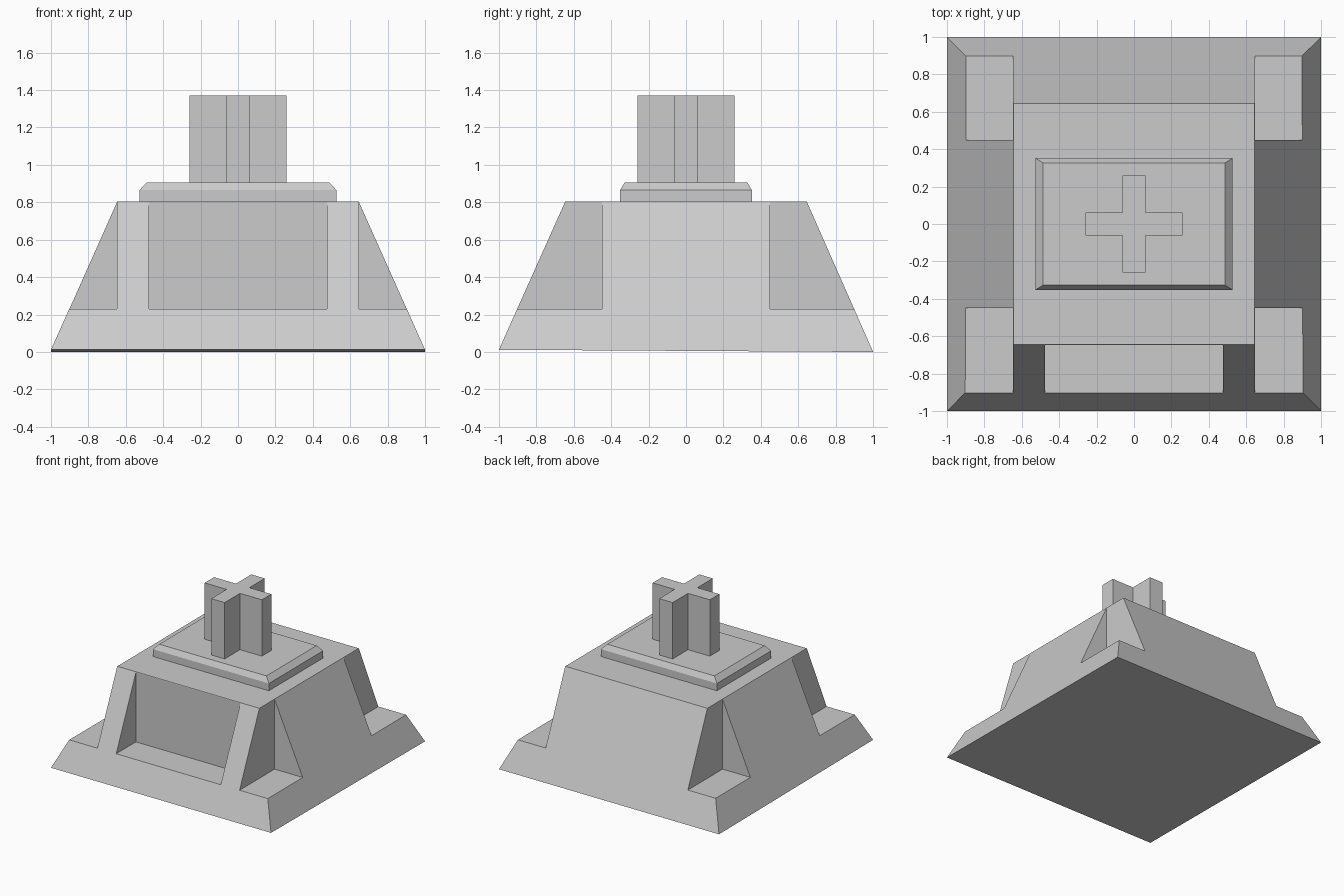
import bpy, bmesh

if "Cube" in bpy.data.objects:
    bpy.data.objects.remove(bpy.data.objects["Cube"])

grey = bpy.data.materials.new("light grey plastic")
grey.diffuse_color = (0.6, 0.6, 0.6, 1)
grey.use_nodes = True
grey.node_tree.nodes["Principled BSDF"].inputs["Base Color"].default_value = grey.diffuse_color


def loft(name, rings):
    """Closed solid through a stack of rings with equal point counts."""
    bm = bmesh.new()
    loops = [[bm.verts.new(p) for p in ring] for ring in rings]
    n = len(loops[0])
    bm.faces.new(loops[0][::-1])
    bm.faces.new(loops[-1])
    for a, b in zip(loops, loops[1:]):
        for i in range(n):
            j = (i + 1) % n
            bm.faces.new((a[i], a[j], b[j], b[i]))
    bmesh.ops.recalc_face_normals(bm, faces=bm.faces)
    mesh = bpy.data.meshes.new(name)
    bm.to_mesh(mesh)
    bm.free()
    mesh.materials.append(grey)
    ob = bpy.data.objects.new(name, mesh)
    bpy.context.collection.objects.link(ob)
    return ob


def rect(x0, x1, y0, y1, z):
    return [(x0, y0, z), (x1, y0, z), (x1, y1, z), (x0, y1, z)]


def box(name, x0, x1, y0, y1, z0, z1):
    return loft(name, [rect(x0, x1, y0, y1, z0), rect(x0, x1, y0, y1, z1)])


# Tapered housing, its underside a touch higher at the front
base = rect(-1, 1, -1, 1, 0)
base[0], base[1] = (-1, -1, 0.012), (1, -1, 0.012)
housing = loft("housing", [base, rect(-0.645, 0.645, -0.645, 0.645, 0.805)])

# Notches at the four corners and a wide pocket in the front
cutters = []
for sx in (-1, 1):
    for sy in (-1, 1):
        x0, x1 = sorted((sx * 0.646, sx * 1.2))
        y0, y1 = sorted((sy * 0.448, sy * 1.2))
        cutters.append(box("corner_notch_cutter", x0, x1, y0, y1, 0.23, 1))
cutters.append(box("front_pocket_cutter", -0.475, 0.475, -1.2, -0.647, 0.23, 1))

bpy.context.view_layer.objects.active = housing
for cutter in cutters:
    cutter.hide_render = True
    mod = housing.modifiers.new("cut", 'BOOLEAN')
    mod.operation = 'DIFFERENCE'
    mod.solver = 'EXACT'
    mod.object = cutter
    bpy.ops.object.modifier_apply(modifier=mod.name)
for cutter in cutters:
    bpy.data.objects.remove(cutter)

# Chamfered collar on top
loft("collar", [rect(-0.527, 0.527, -0.352, 0.352, 0.80),
                rect(-0.527, 0.527, -0.352, 0.352, 0.865),
                rect(-0.487, 0.487, -0.327, 0.327, 0.907)])

# Cross-shaped stem
a, w = 0.26, 0.061
cross = [(w, -a), (w, -w), (a, -w), (a, w), (w, w), (w, a),
         (-w, a), (-w, w), (-a, w), (-a, -w), (-w, -w), (-w, -a)]
loft("stem", [[(x, y, z) for x, y in cross] for z in (0.90, 1.37)])
